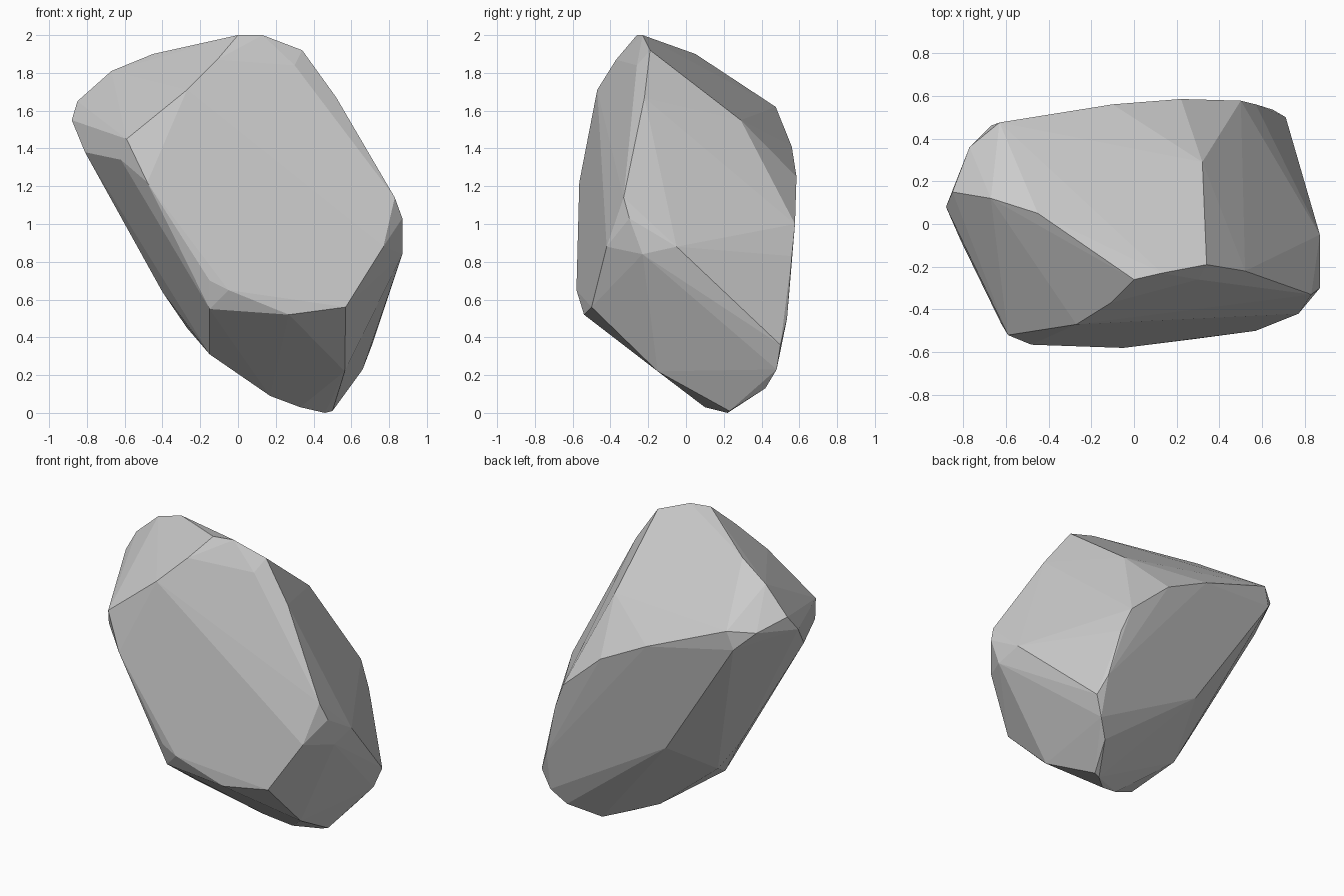
import bpy, bmesh

# Corner points of the faceted stone, grouped by side
front = [(-.59, -.52, 1.45), (-.62, -.47, 1.34), (-.27, -.47, 1.71), (.3, -.26, 1.84),
         (.57, -.5, .56), (.27, -.54, .52), (-.05, -.58, .65), (-.15, -.575, .70),
         (-.48, -.565, 1.22), (-.15, -.53, .55), (.77, -.42, .88)]
top = [(-.11, -.37, 1.87), (0, -.26, 2), (.13, -.23, 2), (.34, -.19, 1.92),
       (-.45, .05, 1.9), (-.67, .12, 1.81), (.32, .29, 1.55), (.52, -.22, 1.67)]
left = [(-.88, .08, 1.55), (-.85, .15, 1.65), (-.77, .36, 1.6), (-.81, -.08, 1.38),
        (-.67, .46, 1.5), (-.4, 0, .64), (-.27, .05, .45)]
back = [(-.63, .475, 1.62), (-.1, .56, 1.41), (.22, .585, 1.25), (.5, .577, 1),
        (.57, .56, .83), (-.14, .41, .69), (.65, .535, .5)]
right = [(.83, -.33, 1.14), (.87, -.3, 1.03), (.87, -.23, .84), (.87, -.05, .88),
         (.64, .36, .9), (.71, .5, .36)]
base = [(-.15, -.2, .31), (.17, .03, .09), (.33, .1, .03), (.46, .22, 0),
        (.5, .23, .01), (.58, .42, .13), (.66, .48, .23), (.565, -.15, .22)]

# Wrap the corners in a convex shell
bm = bmesh.new()
for p in front + top + left + back + right + base:
    bm.verts.new(p)
bmesh.ops.convex_hull(bm, input=bm.verts[:])
loose = [v for v in bm.verts if not v.link_faces]
bmesh.ops.delete(bm, geom=loose, context='VERTS')
bmesh.ops.recalc_face_normals(bm, faces=bm.faces[:])

# Merge nearly coplanar triangles into flat facets
bmesh.ops.dissolve_limit(bm, angle_limit=0.03, verts=bm.verts[:], edges=bm.edges[:])
mesh = bpy.data.meshes.new("rock")
bm.to_mesh(mesh)
bm.free()
rock = bpy.data.objects.new("rock", mesh)
bpy.context.collection.objects.link(rock)
